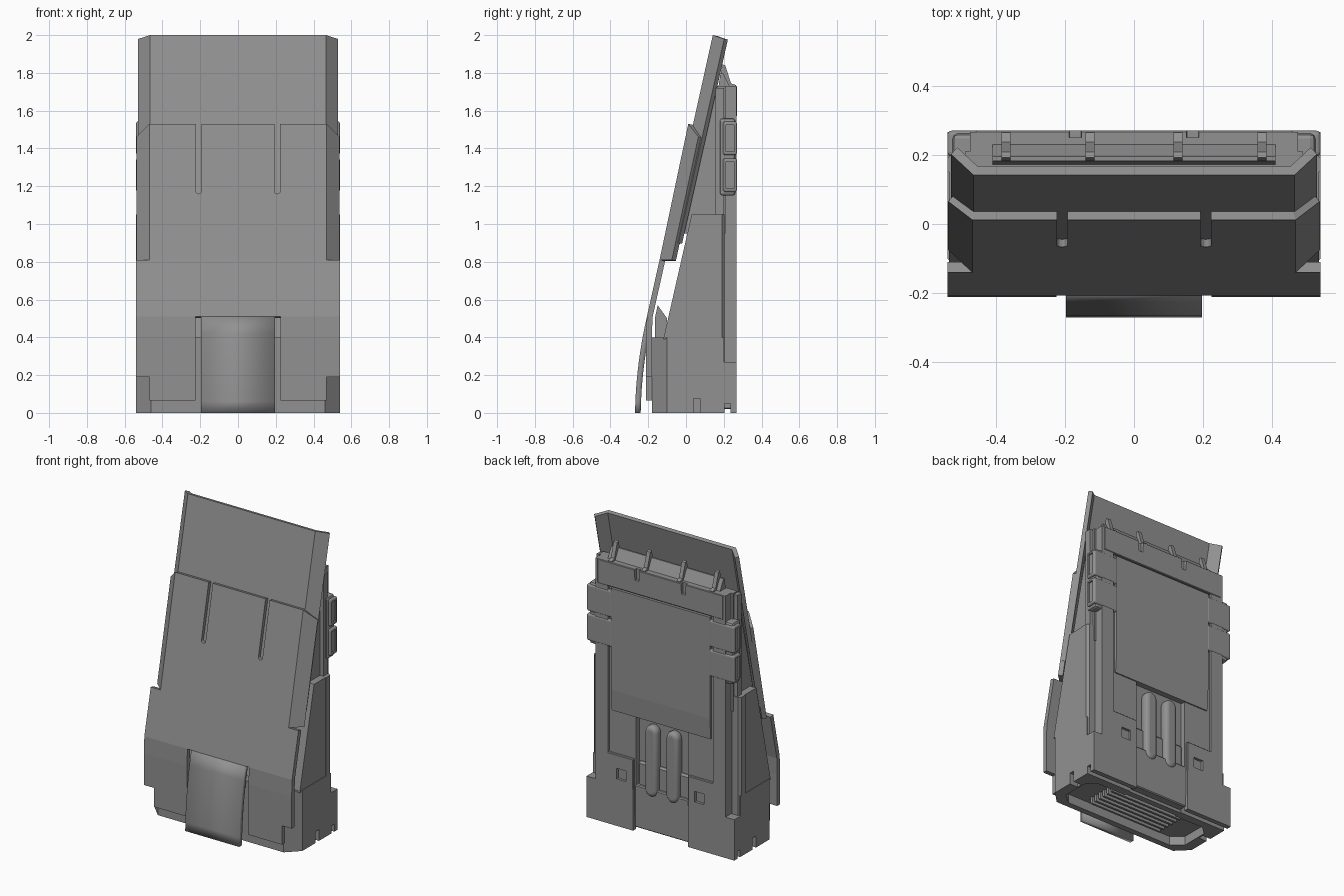
import bpy, bmesh, math

if "Cube" in bpy.data.objects:
    bpy.data.objects.remove(bpy.data.objects["Cube"])

grey = bpy.data.materials.new("dark_grey")
grey.diffuse_color = (0.285, 0.285, 0.285, 1)
grey.use_nodes = True
grey.node_tree.nodes["Principled BSDF"].inputs["Base Color"].default_value = grey.diffuse_color


def link(name, me):
    me.materials.append(grey)
    ob = bpy.data.objects.new(name, me)
    bpy.context.collection.objects.link(ob)
    return ob


def prism(name, pts, a, b, axis='x', bevel=0.0, segs=1):
    """Extrude a 2D outline from a to b along an axis."""
    place = {'x': lambda p, t: (t, p[0], p[1]),
             'y': lambda p, t: (p[0], t, p[1]),
             'z': lambda p, t: (p[0], p[1], t)}[axis]
    n = len(pts)
    verts = [place(p, t) for t in (a, b) for p in pts]
    faces = [tuple(range(n)), tuple(range(2 * n - 1, n - 1, -1))]
    faces += [(i, (i + 1) % n, n + (i + 1) % n, n + i) for i in range(n)]
    me = bpy.data.meshes.new(name)
    me.from_pydata(verts, [], faces)
    bm = bmesh.new()
    bm.from_mesh(me)
    bmesh.ops.recalc_face_normals(bm, faces=bm.faces)
    bm.to_mesh(me)
    bm.free()
    ob = link(name, me)
    if bevel:
        m = ob.modifiers.new("bevel", 'BEVEL')
        m.width, m.segments, m.limit_method = bevel, segs, 'ANGLE'
    return ob


def box(name, x, y, z, bevel=0.0, segs=1):
    return prism(name, [(x[0], y[0]), (x[1], y[0]), (x[1], y[1]), (x[0], y[1])],
                 z[0], z[1], 'z', bevel, segs)


def span(s, a, b):
    return tuple(sorted((s * a, s * b)))


def sheet(name, rows, cols, thick=0.03, corner=0.0):
    """Thin panel: rows are (y, z) going up, cols are (x, y offset)."""
    n, verts = len(cols), []
    for i, (y, z) in enumerate(rows):
        for x, dy in cols:
            drop = corner if dy and i == len(rows) - 1 else 0
            verts.append((x, y + dy - 0.21 * drop, z - 0.2 * dy * (i > 0) - drop))
    me = bpy.data.meshes.new(name)
    me.from_pydata(verts, [], [(i * n + j, i * n + j + 1, (i + 1) * n + j + 1, (i + 1) * n + j)
                               for i in range(len(rows) - 1) for j in range(n - 1)])
    ob = link(name, me)
    m = ob.modifiers.new("thickness", 'SOLIDIFY')
    m.thickness, m.offset, m.use_even_offset = thick, -1, True
    return ob


def cut(ob, cutter):
    m = ob.modifiers.new("cut", 'BOOLEAN')
    m.operation, m.solver, m.object = 'DIFFERENCE', 'EXACT', cutter
    cutter.hide_render = True
    cutter.hide_set(True)


def smooth(ob):
    bpy.ops.object.select_all(action='DESELECT')
    ob.select_set(True)
    bpy.context.view_layer.objects.active = ob
    bpy.ops.object.shade_smooth_by_angle(angle=math.radians(35))


def capsule(cx, z0, z1, r):
    arc = [math.pi * i / 8 for i in range(9)]
    return ([(cx + r * math.cos(a), z1 - r + r * math.sin(a)) for a in arc] +
            [(cx - r * math.cos(a), z0 + r - r * math.sin(a)) for a in arc])


# Tall sloped inner panel with folded side flanges
sheet("inner_panel", [(-0.102, 0.9), (0.142, 2.0)],
      [(-0.53, 0.062), (-0.465, 0), (0.465, 0), (0.53, 0.062)], 0.027, 0.008)

# Outer cover: upper part with flanges and two finger slots
cover = sheet("cover_upper", [(-0.14, 0.81), (0.012, 1.53)],
              [(-0.538, 0.065), (-0.468, 0), (0.468, 0), (0.538, 0.065)], 0.03, 0.055)
for s in (-1, 1):
    cut(cover, prism("slot_cutter", capsule(s * 0.208, 1.16, 1.7, 0.015), -0.3, 0.3, 'y'))

# Outer cover: flat middle, curved centre tongue, lower side flaps
sheet("cover_middle", [(-0.207, 0.51), (-0.14, 0.81)], [(-0.54, 0), (0.54, 0)])
curve = [(-0.27, 0.0), (-0.268, 0.06), (-0.265, 0.12), (-0.261, 0.17), (-0.256, 0.22),
         (-0.25, 0.27), (-0.243, 0.32), (-0.235, 0.37), (-0.226, 0.42), (-0.207, 0.51)]
smooth(sheet("cover_tongue", curve, [(-0.197, 0), (0.197, 0)]))
for s in (-1, 1):
    sheet("cover_flap", [(-0.211, 0.19), (-0.211, 0.4), (-0.207, 0.51)],
          [(x, 0) for x in span(s, 0.225, 0.54)])
    sheet("cover_flap_lower", [(-0.211, 0.065), (-0.211, 0.19)],
          [(x, 0) for x in span(s, 0.225, 0.468)])
    box("flap_spacer", span(s, 0.28, 0.42), (-0.2, -0.17), (0.08, 0.19))
    prism("cover_support", [(-0.165, 0.39), (-0.165, 0.5), (-0.15, 0.57), (-0.1, 0.5), (-0.1, 0.39)],
          *span(s, 0.3, 0.34))

# Base block with chamfered front corners, underside recess and side notches
base = prism("base", [(-0.46, -0.18), (0.46, -0.18), (0.54, -0.1), (0.54, 0.2),
                      (-0.54, 0.2), (-0.54, -0.1)], 0, 0.4, 'z')
cut(base, prism("base_recess_cutter", [(-0.4, -0.14), (0.4, -0.14), (0.47, -0.08), (0.47, 0.1),
                                       (0.4, 0.16), (-0.4, 0.16), (-0.47, 0.1), (-0.47, -0.08)],
                -0.1, 0.06, 'z'))
for s in (-1, 1):
    cut(base, box("notch_cutter", span(s, 0.48, 0.7), (0.04, 0.075), (-0.1, 0.075)))
for i in range(6):
    y = -0.09 + i * 0.038
    prism("grille_rib", [(y, 0.065), (y + 0.004, 0.015), (y + 0.018, 0.015), (y + 0.022, 0.065)],
          -0.27, 0.27)

# Wedge body behind the cover
prism("wedge_body", [(-0.12, 0.39), (0.03, 1.05), (0.17, 1.05), (0.17, 0.39)], -0.535, 0.535)
prism("upper_core", [(-0.02, 0.95), (0.165, 1.73), (0.21, 1.73), (0.21, 0.95)], -0.49, 0.49)

# Back slab with central recess and two grip rods
back = box("back_slab", (-0.475, 0.475), (0.19, 0.25), (0.1, 1.73))
cut(back, box("recess_cutter", (-0.19, 0.19), (0.215, 0.4), (0.27, 0.78)))
for s in (-1, 1):
    smooth(prism("grip_rod", capsule(s * 0.077, 0.25, 0.72, 0.045), 0.2, 0.265, 'y', 0.025, 4))
box("recess_ledge", (-0.19, 0.19), (0.2, 0.232), (0.27, 0.45), 0.012)
box("base_back_centre", (-0.2, 0.2), (0.19, 0.252), (0.02, 0.3), 0.006)

# Sliding back panel with sloped lower lip
prism("back_panel", [(0.22, 1.56), (0.268, 1.56), (0.268, 0.89), (0.258, 0.75), (0.22, 0.75)],
      -0.362, 0.362)

# Top bar with two narrow notches
bar = box("top_bar", (-0.46, 0.46), (0.2, 0.27), (1.57, 1.73), 0.004)
for s in (-1, 1):
    cut(bar, prism("bar_notch_cutter", [(s * 0.15, 1.8), (s * 0.155, 1.66), (s * 0.185, 1.66),
                                        (s * 0.19, 1.8)], 0.24, 0.4, 'y'))

# Top backing plate and fins
prism("top_plate", [(0.165, 1.68), (0.183, 1.80), (0.195, 1.80), (0.235, 1.72), (0.235, 1.68)],
      -0.41, 0.41)
for x in (-0.37, -0.128, 0.128, 0.37):
    prism("top_fin", [(0.167, 1.70), (0.192, 1.845), (0.208, 1.84), (0.238, 1.745),
                      (0.265, 1.735), (0.265, 1.70)], x - 0.013, x + 0.013)

# Mirrored side details
for s in (-1, 1):
    prism("base_foot", [(0.15, 0.04), (0.15, 0.0), (0.205, 0.0), (0.205, 0.05), (0.235, 0.05),
                        (0.235, 0.0), (0.267, 0.0), (0.267, 0.27), (0.15, 0.27)],
          *span(s, 0.2, 0.54))
    leg = box("back_leg", span(s, 0.2, 0.395), (0.2, 0.267), (0.26, 0.47), 0.004)
    cut(leg, box("socket_cutter", span(s, 0.25, 0.32), (0.235, 0.4), (0.31, 0.38)))
    prism("side_strip", [(s * 0.48, 0.15), (s * 0.54, 0.15), (s * 0.54, 0.19),
                         (s * 0.525, 0.205), (s * 0.48, 0.205)], 0.26, 1.05, 'z')
    box("back_rail", span(s, 0.385, 0.475), (0.2, 0.267), (0.26, 1.73))
    box("side_rail", span(s, 0.47, 0.515), (0.155, 0.2), (1.04, 1.72))
    # Side clips: a rounded frame carrying two pads
    box("clip_frame", span(s, 0.44, 0.525), (0.178, 0.262), (1.15, 1.56), 0.015, 2)
    for z in (1.17, 1.365):
        pad = box("clip_pad", span(s, 0.355, 0.54), (0.196, 0.27), (z, z + 0.178), 0.012, 3)
        cut(pad, box("clip_pad_cutter", span(s, 0.53, 0.7), (0.212, 0.254), (z + 0.018, z + 0.16)))
